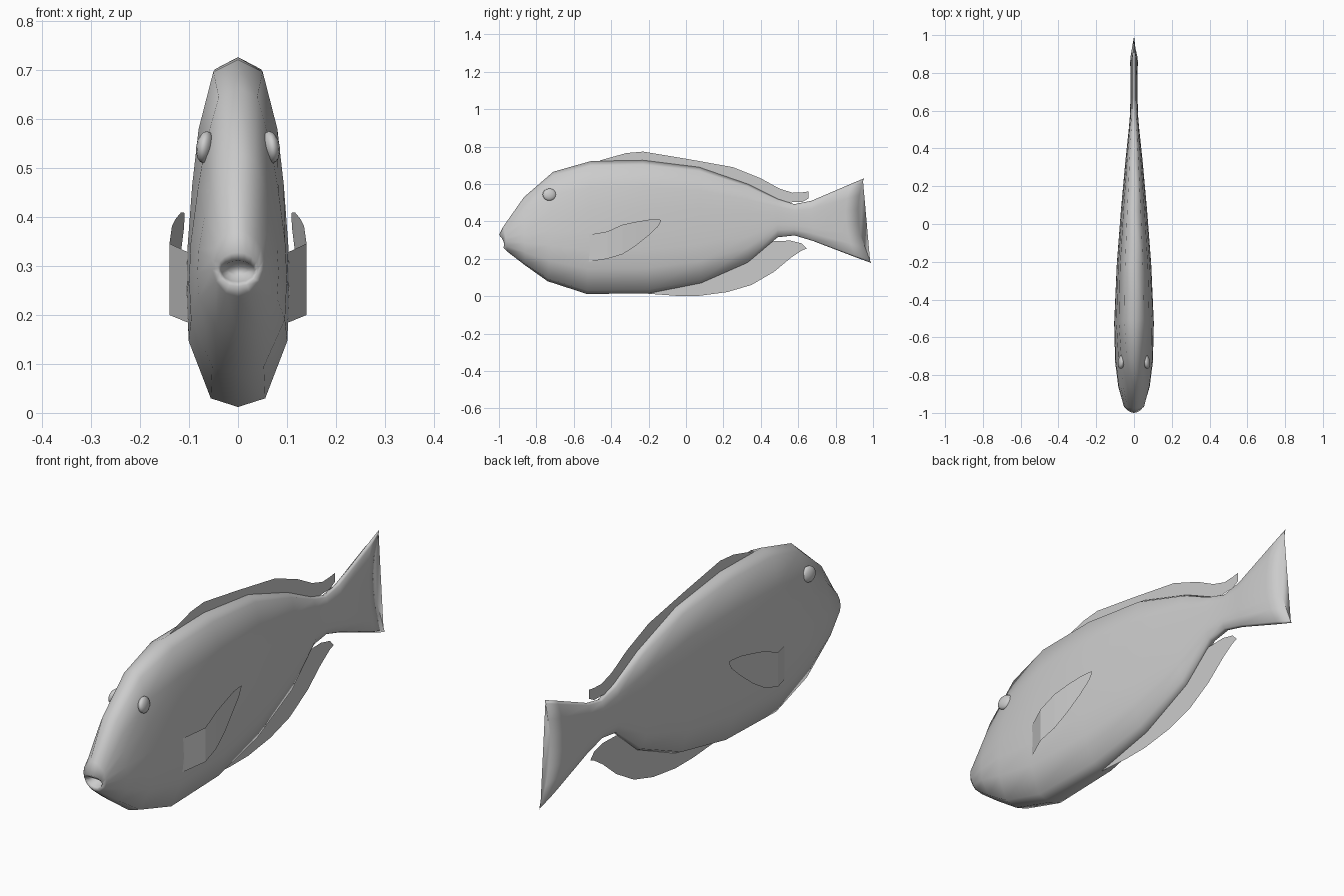
import bpy, math


def make(name, verts, faces, smooth=True):
    me = bpy.data.meshes.new(name)
    me.from_pydata(verts, [], faces)
    me.update()
    for p in me.polygons:
        p.use_smooth = smooth
    ob = bpy.data.objects.new(name, me)
    bpy.context.collection.objects.link(ob)
    return ob


# Cross-section: (height fraction, width fraction), bottom to top
SECTION = [(0, 0), (.025, .53), (.19, .96), (.33, 1), (.46, .99),
           (.64, .92), (.8, .81), (.965, .52), (1, 0)]
MOUTH = [(0, 0), (.05, .45), (.22, .82), (.4, .96), (.55, 1),
         (.72, .92), (.86, .7), (.97, .35), (1, 0)]


def ring(yb, zb, yt, zt, w, upper, bulge, sec=SECTION):
    right = []
    for t, f in sec:
        k = 1 - (1 - upper) * max(0, (t - .4) / .6)
        y = yb + (yt - yb) * t + bulge * 4 * t * (1 - t)
        right.append((w * f * k, y, zb + (zt - zb) * t))
    left = [(-x, y, z) for x, y, z in right[-2:0:-1]]
    return right + left


# Body and tail loft, starting inside the mouth
STATIONS = [
    (-.92, .28, -.92, .30, .020, 1, 0),
    (-.965, .268, -.985, .311, .034, 1, .012),
    (-.976, .258, -1.0, .328, .041, 1, .012),
    (-.955, .238, -.975, .375, .055, .9, 0),
    (-.86, .165, -.866, .53, .083, .75, 0),
    (-.74, .08, -.71, .665, .100, .74, 0),
    (-.53, .012, -.51, .722, .105, .92, 0),
    (-.20, .015, -.23, .727, .091, 1, 0),
    (.08, .07, .07, .69, .069, 1, 0),
    (.33, .18, .33, .60, .046, 1, 0),
    (.49, .315, .49, .52, .029, 1, 0),
    (.58, .325, .58, .492, .021, 1, 0),
    (.68, .295, .67, .51, .019, 1, 0),
    (.91, .207, .88, .60, .020, 1, -.04),
    (.99, .178, .952, .63, .003, 1, -.05),
]
verts, faces = [], []
for i, s in enumerate(STATIONS):
    verts += ring(*s, sec=MOUTH if i < 4 else SECTION)
n = 2 * len(SECTION) - 2
for i in range(len(STATIONS) - 1):
    for j in range(n):
        a, b = i * n + j, i * n + (j + 1) % n
        faces.append((a, b, b + n, a + n))
faces.append(tuple(reversed(range(n))))
faces.append(tuple(range((len(STATIONS) - 1) * n, len(STATIONS) * n)))
make("body", verts, faces)


# Thin fins made as strips of (y, top z, bottom z, x)
def fin(name, rows, side=1):
    v, f = [], []
    for y, top, bottom, x in rows:
        v += [(x * side, y, top), (x * side, y, bottom)]
    for i in range(0, len(v) - 2, 2):
        f.append((i, i + 1, i + 3, i + 2))
    return make(name, v, f, False)


fin("dorsal_fin", [
    (-.46, .726, .70, 0), (-.32, .765, .70, 0), (-.23, .773, .70, 0),
    (0, .735, .67, 0), (.25, .69, .60, 0), (.40, .63, .53, 0),
    (.50, .575, .49, 0), (.57, .553, .503, 0), (.62, .555, .503, 0),
    (.655, .56, .522, 0)])
fin("anal_fin", [
    (-.20, .04, .013, 0), (-.05, .08, .002, 0), (.07, .1, .002, 0),
    (.22, .16, .022, 0), (.35, .23, .06, 0), (.47, .295, .13, 0),
    (.56, .297, .205, 0), (.62, .282, .245, 0), (.645, .256, .254, 0)])
for side, label in ((1, "right"), (-1, "left")):
    fin("pectoral_fin_" + label, [
        (-.54, .325, .183, .095), (-.51, .33, .186, .106),
        (-.42, .346, .2, .140), (-.34, .382, .224, .135),
        (-.27, .397, .268, .127), (-.20, .409, .325, .117),
        (-.15, .41, .372, .111), (-.133, .408, .402, .109)], side)
    # Eye
    bpy.ops.mesh.primitive_uv_sphere_add(segments=16, ring_count=8, radius=1,
                                         location=(side * .067, -.73, .543),
                                         rotation=(0, math.radians(-8 * side), math.radians(8 * side)))
    eye = bpy.context.object
    eye.name = "eye_" + label
    eye.scale = (.018, .037, .033)
    bpy.ops.object.shade_smooth()
